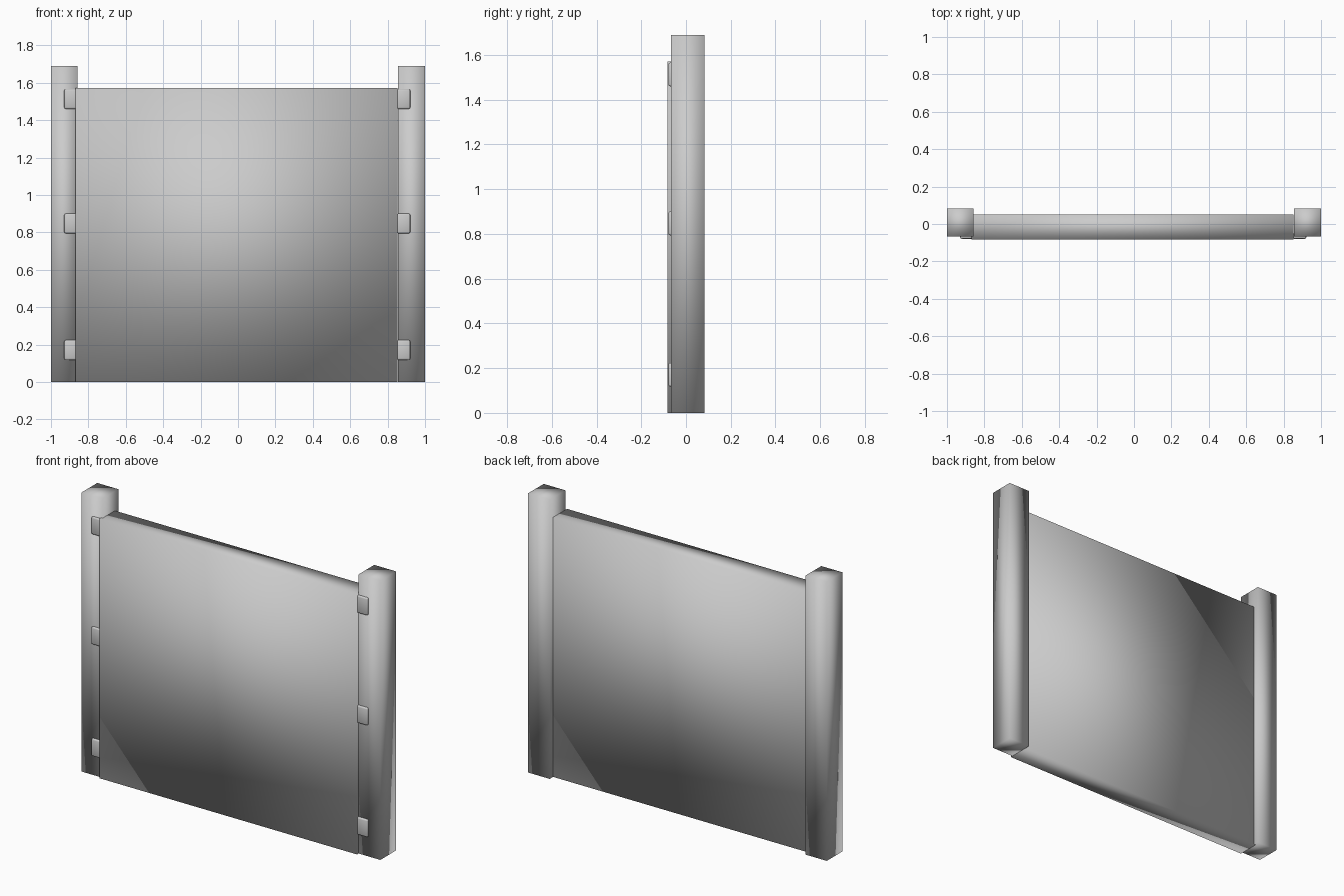
import bpy

if "Cube" in bpy.data.objects:
    bpy.data.objects.remove(bpy.data.objects["Cube"])


def box(name, x, y, z, bevel=0.0):
    """Smooth-shaded box from (min, max) ranges on each axis."""
    bpy.ops.mesh.primitive_cube_add(size=1)
    ob = bpy.context.object
    ob.name = name
    for v in ob.data.vertices:
        for i, (lo, hi) in enumerate((x, y, z)):
            v.co[i] = lo if v.co[i] < 0 else hi
    bpy.ops.object.shade_smooth()
    if bevel:
        mod = ob.modifiers.new("rounded_edges", 'BEVEL')
        mod.width = bevel
        mod.segments = 2
    return ob


# Square side posts
box("left_post", (-1.0, -0.859), (-0.067, 0.082), (0, 1.69))
box("right_post", (0.855, 1.0), (-0.067, 0.082), (0, 1.69))

# Door panel, standing slightly proud of the posts at the front
box("door_panel", (-0.87, 0.854), (-0.082, 0.05), (0, 1.572))

# Three small hinge plates on each side, with rounded edges
for i, z in enumerate((0.171, 0.847, 1.513)):
    zr = (z - 0.053, z + 0.053)
    box(f"left_hinge_{i + 1}", (-0.929, -0.85), (-0.079, -0.05), zr, 0.008)
    box(f"right_hinge_{i + 1}", (0.849, 0.921), (-0.079, -0.05), zr, 0.008)
